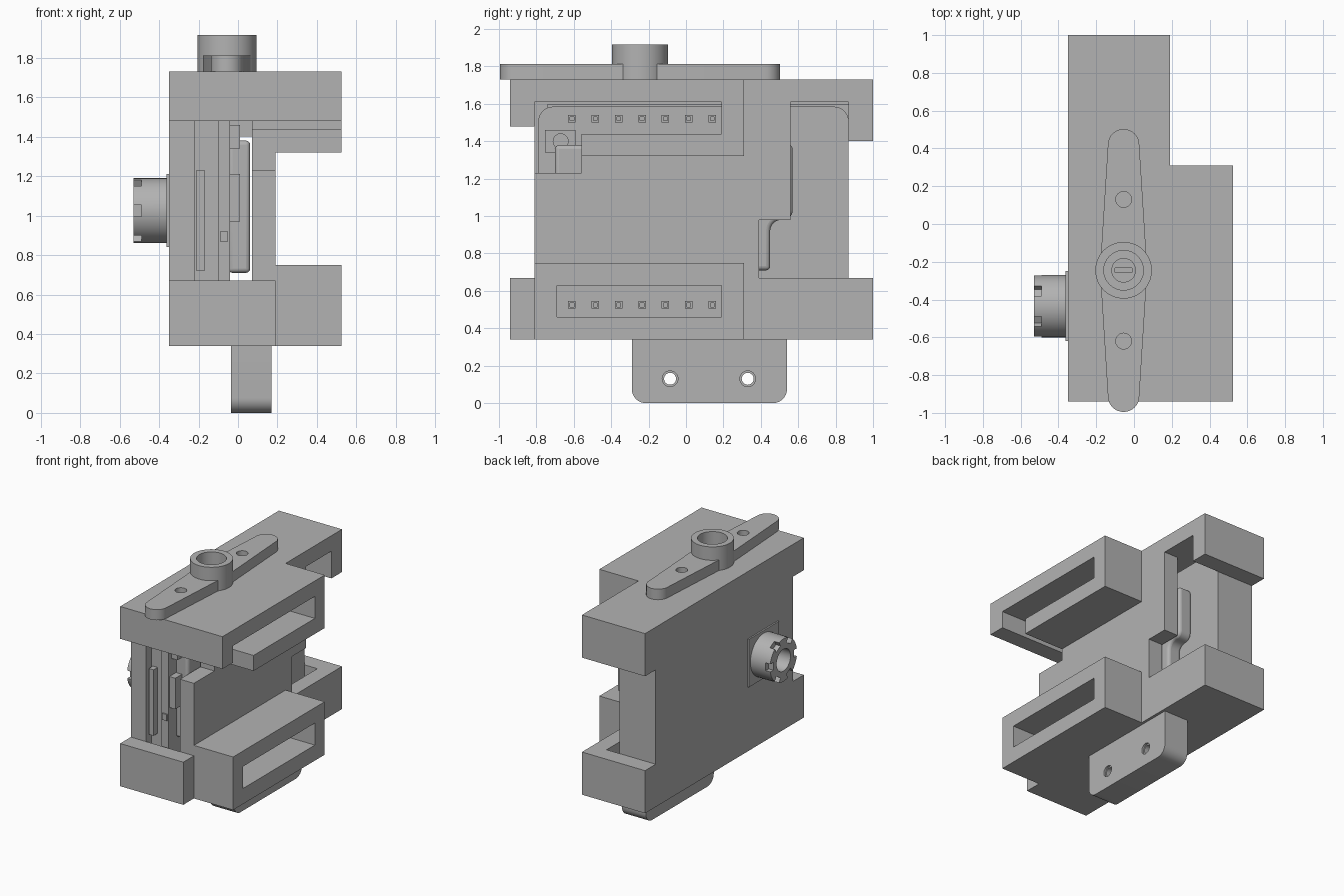
import bpy, bmesh
from math import sin, cos, pi, radians
from mathutils import Vector

if "Cube" in bpy.data.objects:
    bpy.data.objects.remove(bpy.data.objects["Cube"], do_unlink=True)

grey = bpy.data.materials.new("plain_grey")
grey.use_nodes = True
colour = (0.45, 0.45, 0.45, 1)
grey.diffuse_color = colour
grey.node_tree.nodes["Principled BSDF"].inputs["Base Color"].default_value = colour


def prism(name, pts, axis, lo, hi):
    """Extrude a closed outline along x (points are y, z) or z (points are x, y)."""
    place = (lambda a, b: (lo, a, b)) if axis == "x" else (lambda a, b: (a, b, lo))
    step = Vector((hi - lo, 0, 0)) if axis == "x" else Vector((0, 0, hi - lo))
    bm = bmesh.new()
    face = bm.faces.new([bm.verts.new(place(a, b)) for a, b in pts])
    new = bmesh.ops.extrude_face_region(bm, geom=[face])["geom"]
    bmesh.ops.translate(bm, vec=step, verts=[v for v in new if isinstance(v, bmesh.types.BMVert)])
    bmesh.ops.recalc_face_normals(bm, faces=bm.faces)
    mesh = bpy.data.meshes.new(name)
    bm.to_mesh(mesh)
    bm.free()
    mesh.materials.append(grey)
    ob = bpy.data.objects.new(name, mesh)
    bpy.context.collection.objects.link(ob)
    return ob


def box(name, x, y, z):
    return prism(name, [(x[0], y[0]), (x[1], y[0]), (x[1], y[1]), (x[0], y[1])], "z", *z)


def arc(a, b, r, start, end, n=8):
    return [(a + r * cos(radians(start + (end - start) * i / n)),
             b + r * sin(radians(start + (end - start) * i / n))) for i in range(n + 1)]


def disc(name, a, b, r, axis, lo, hi, n=40):
    return prism(name, arc(a, b, r, 0, 360, n)[:-1], axis, lo, hi)


def rounded(a, b, r_low, r_high):
    """Rectangle outline with separate radii for its lower and upper corners."""
    def corner(ca, cb, sa, sb, r, start):
        return arc(ca + sa * r, cb + sb * r, r, start, start + 90) if r else [(ca, cb)]
    return (corner(a[0], b[0], 1, 1, r_low, 180) + corner(a[1], b[0], -1, 1, r_low, 270)
            + corner(a[1], b[1], -1, -1, r_high, 0) + corner(a[0], b[1], 1, -1, r_high, 90))


def cut(ob, *cutters):
    for c in cutters:
        mod = ob.modifiers.new("cut", "BOOLEAN")
        mod.operation, mod.solver, mod.object = "DIFFERENCE", "EXACT", c
        bpy.context.view_layer.update()
        mesh = bpy.data.meshes.new_from_object(
            ob.evaluated_get(bpy.context.evaluated_depsgraph_get()))
        ob.modifiers.clear()
        ob.data = mesh
        bpy.data.objects.remove(c, do_unlink=True)
    return ob


def smooth(ob):
    bpy.ops.object.select_all(action="DESELECT")
    ob.select_set(True)
    bpy.context.view_layer.objects.active = ob
    bpy.ops.object.shade_smooth_by_angle(angle=radians(35))


# Casing: one block with its outside steps, cavity, slots and windows cut away
far = (-2, 2)
casing = box("casing", (-.35, .525), (-.94, 1), (.34, 1.73))
removals = [
    ((.19, 2), (.31, 2), far),               # narrow rear
    ((.19, 2), (-2, -.81), (-2, 1.48)),      # side block front step
    ((.19, 2), far, (.75, 1.32)),            # gap between side blocks
    (far, (-2, -.81), (.67, 1.48)),          # open front
    (far, (.87, 2), (.67, 1.40)),            # open back
    ((-.22, .07), (-.81, .87), (.46, 1.61)),  # cavity
    ((0, 2), (-.81, .19), (1.44, 1.61)),     # upper slot
    ((.02, 2), (-.81, -.56), (1.23, 1.61)),  # corner opening
    ((0, 2), (-.69, .19), (.46, .63)),       # lower slot
    ((.02, 2), (.56, .87), (.67, 1.61)),     # rear window
    ((.02, 2), (.39, .87), (.67, .98)),      # rear window, lower part
]
cut(casing, *[box("cutter", *r) for r in removals])

# Inner module, circuit board and its small components
box("inner_module", (-.23, -.09), (-.74, .87), (.45, 1.60))
prism("circuit_board", rounded((-.79, .87), (.46, 1.585), 0, .08), "x", -.10, -.04)
box("front_connector", (-.21, -.17), (-.79, -.73), (.72, 1.23))
box("front_chip", (-.09, .01), (-.78, -.60), (.97, 1.21))
box("small_chip", (-.09, -.05), (-.80, -.60), (.87, .92))
socket = box("corner_socket", (-.05, .01), (-.755, -.59), (1.34, 1.46))
cut(socket, disc("cutter", -.67, 1.40, .04, "x", -.02, .1, 24))

# Rounded component behind the side wall
outline = ([(-.70, .71), (.45, .71)] + arc(.51, .92, .06, 180, 90)
           + arc(.52, 1.03, .05, 270, 360) + [(.57, 1.38), (-.70, 1.38)])
shell = prism("rounded_component", outline, "x", -.05, .062)
bevel = shell.modifiers.new("round", "BEVEL")
bevel.width, bevel.segments, bevel.limit_method = .022, 4, "ANGLE"
smooth(shell)

# Two rows of square pin sockets
for row, z in (("upper", 1.52), ("lower", .525)):
    for i in range(7):
        y = -.61 + .125 * i
        pin = box(f"{row}_pin_socket", (-.045, -.02), (y - .02, y + .02), (z - .02, z + .02))
        cut(pin, box("cutter", (-.03, .1), (y - .01, y + .01), (z - .01, z + .01)))

# Mounting tab under the casing
tab = prism("mounting_tab", rounded((-.29, .54), (0, .345), .075, 0), "x", -.035, .17)
cut(tab, *[disc("cutter", y, .13, r, "x", lo, 1, 32)
           for y in (-.085, .33) for r, lo in ((.032, -1), (.042, .155))])
smooth(tab)

# Two-armed lever on top, with hub and screw
cx, cy = -.055, -.245
outline = (arc(cx, .42, .083, 0, 180, 16) + [(cx - .125, cy)]
           + arc(cx, -.912, .083, 180, 360, 16) + [(cx + .125, cy)])
lever = prism("lever_arm", outline, "z", 1.73, 1.812)
cut(lever, *[disc("cutter", cx, y, .042, "z", 1.735, 2, 24) for y in (.13, -.62)])
hub = disc("lever_hub", cx, cy, .15, "z", 1.73, 1.916, 48)
cut(hub, disc("cutter", cx, cy, .105, "z", 1.80, 2))
screw = disc("lever_screw", cx, cy, .065, "z", 1.79, 1.83, 32)
cut(screw, box("cutter", (cx - .045, cx + .045), (cy - .012, cy + .012), (1.815, 2)))

# Round side socket with notched rim on a thin square plate
ky, kz = -.435, 1.025
box("socket_plate", (-.362, -.34), (ky - .185, ky + .185), (kz - .185, kz + .185))
knob = disc("round_side_socket", ky, kz, .165, "x", -.53, -.35, 48)
notches = []
for i in range(6):
    a = i * pi / 3
    u, v = Vector((cos(a), sin(a))), Vector((-sin(a), cos(a)))
    quad = [u * s + v * t for s, t in ((.125, -.03), (.2, -.03), (.2, .03), (.125, .03))]
    notches.append(prism("cutter", [(ky + p.x, kz + p.y) for p in quad], "x", -.7, -.49))
cut(knob, disc("cutter", ky, kz, .085, "x", -.7, -.40), *notches)

for ob in (lever, hub, screw, knob, socket):
    smooth(ob)
